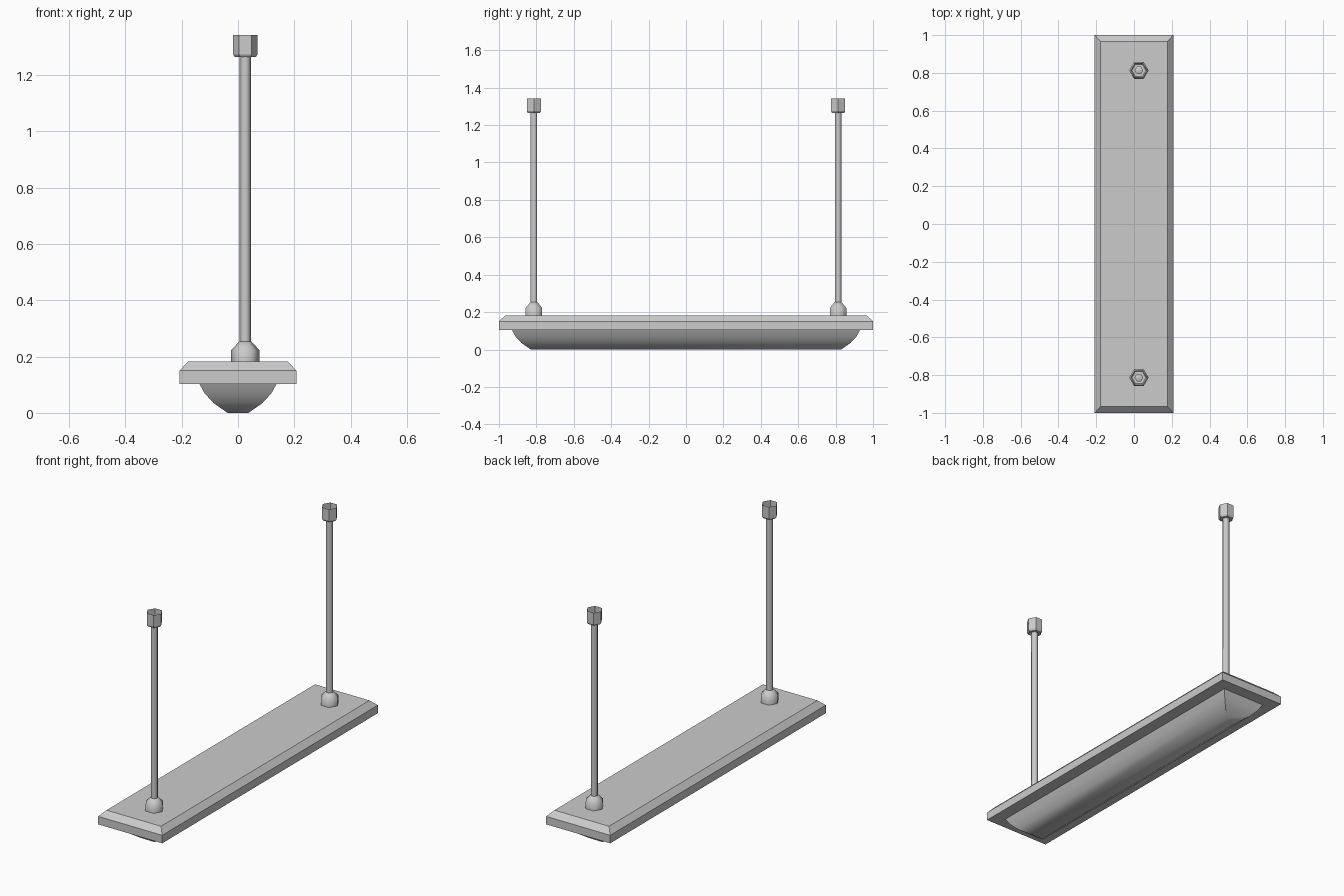
import bpy, math

if "Cube" in bpy.data.objects:
    bpy.data.objects.remove(bpy.data.objects["Cube"])


def loft(name, rings, cap_start=True, cap_end=True, smooth=None):
    """Skin a stack of equal-length rings, optionally closing the ends."""
    n = len(rings[0])
    verts = [v for r in rings for v in r]
    faces = [(i * n + j, i * n + (j + 1) % n, (i + 1) * n + (j + 1) % n, (i + 1) * n + j)
             for i in range(len(rings) - 1) for j in range(n)]
    if cap_start:
        faces.append(tuple(reversed(range(n))))
    if cap_end:
        faces.append(tuple(range(len(verts) - n, len(verts))))
    mesh = bpy.data.meshes.new(name)
    mesh.from_pydata(verts, [], faces)
    obj = bpy.data.objects.new(name, mesh)
    bpy.context.collection.objects.link(obj)
    if smooth:
        bpy.ops.object.select_all(action='DESELECT')
        obj.select_set(True)
        bpy.context.view_layer.objects.active = obj
        bpy.ops.object.shade_smooth_by_angle(angle=math.radians(smooth))
    return obj


def rect(hx, hy, z):
    return [(-hx, -hy, z), (hx, -hy, z), (hx, hy, z), (-hx, hy, z)]


def hexagon(cx, cy, r, z):
    return [(cx + r * math.cos(k * math.pi / 3), cy + r * math.sin(k * math.pi / 3), z)
            for k in range(6)]


# Housing plate with chamfered top edge
loft("housing", [rect(0.208, 1.0, 0.103), rect(0.208, 1.0, 0.15), rect(0.177, 0.967, 0.182)])

# Rounded diffuser beneath, each level inset from the one above
levels = [(0.1, 0.0), (0.05, 0.035), (0.018, 0.07), (0.0, 0.103)]
loft("diffuser", [rect(0.137 - d, 0.93 - d, z) for d, z in levels], cap_end=False, smooth=35)

# Hanging rods: hexagonal foot, thin stem, open socket at the top
foot = [(0.051, 0.18), (0.051, 0.222), (0.022, 0.253)]
stem = [(0.02, 0.25), (0.02, 1.27)]
socket = [(0.02, 1.264), (0.037, 1.264), (0.044, 1.274), (0.044, 1.342)]
for side, y in (("front", -0.813), ("back", 0.813)):
    for part, profile in (("foot", foot), ("stem", stem), ("socket", socket)):
        loft(f"{side}_{part}", [hexagon(0.026, y, r, z) for r, z in profile],
             cap_start=False, cap_end=(part == "foot"), smooth=61 if part != "socket" else None)
